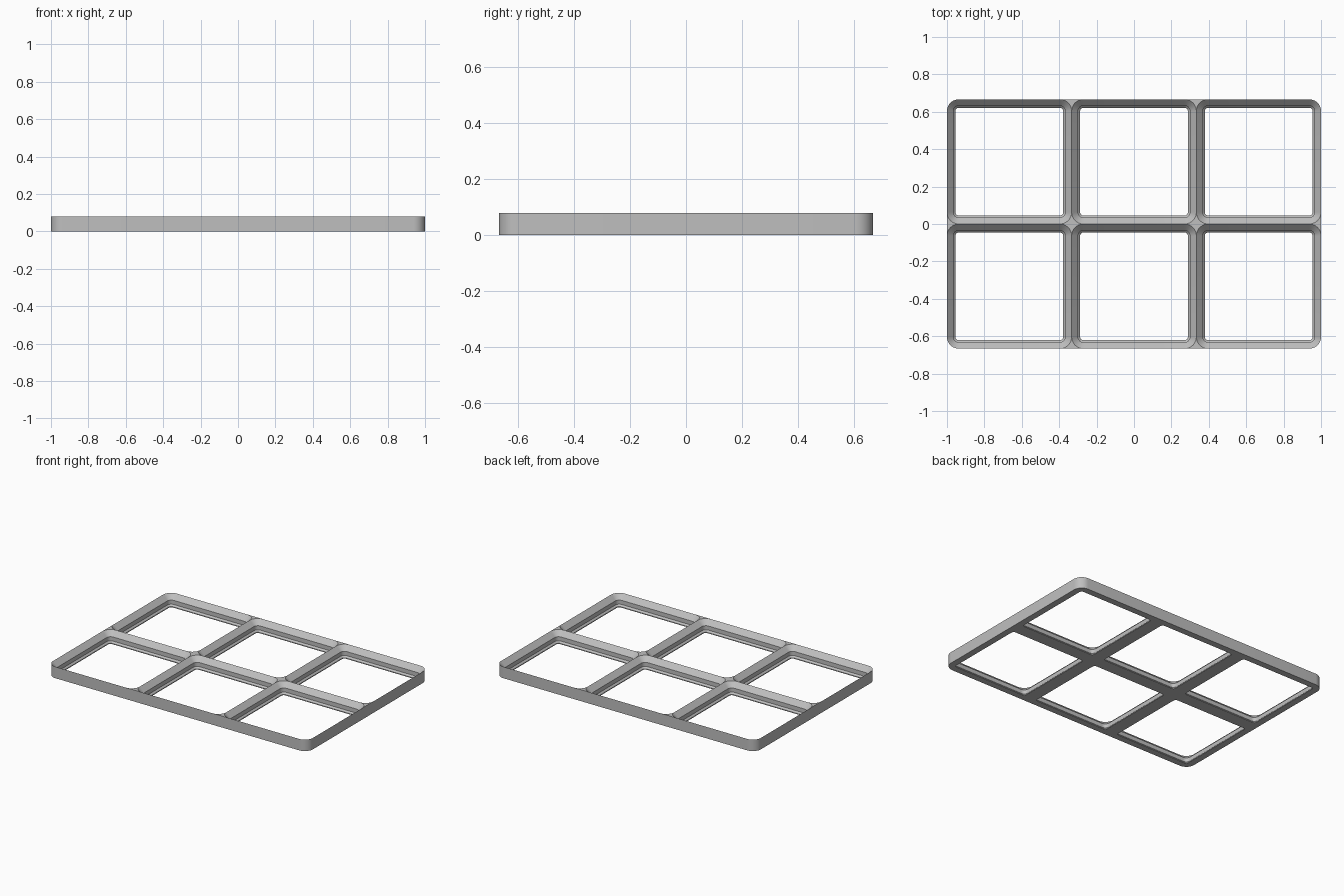
import bpy, bmesh, math

if "Cube" in bpy.data.objects:
    bpy.data.objects.remove(bpy.data.objects["Cube"])

MM = 2 / 126            # 42 mm cells, three across span 2 units
CELL, RADIUS, HEIGHT = 42 * MM, 4 * MM, 5 * MM
COLS, ROWS, SEG = 3, 2, 10
# Socket profile from the bottom up: (inset from cell edge, height)
PROFILE = [(2.85, 0), (2.85, 0.35), (2.15, 1.05), (2.15, 2.85), (0, 5)]
CORNERS = [(1, 1), (-1, 1), (-1, -1), (1, -1)]

bm = bmesh.new()
cache = {}


def vert(x, y, z):
    key = (round(x, 5), round(y, 5), round(z, 5))
    if key not in cache:
        cache[key] = bm.verts.new((x, y, z))
    return cache[key]


def loop(cx, cy, z, inset=0.0, rounded=(True,) * 4):
    """Rounded square; corners that are not rounded stay sharp."""
    pts = []
    h, r = CELL / 2 - inset, RADIUS - inset
    for k, (sx, sy) in enumerate(CORNERS):
        for i in range(SEG + 1):
            a = math.pi / 2 * (k + i / SEG)
            x, y = sx * (h - r) + r * math.cos(a), sy * (h - r) + r * math.sin(a)
            if not rounded[k] and 0 < i < SEG:
                x, y = sx * h, sy * h
            pts.append(vert(cx + x, cy + y, z))
    return pts


def face(verts):
    unique = list(dict.fromkeys(verts))
    if len(unique) > 2:
        bm.faces.new(unique)


def bridge(a, b, keep=lambda p, q: True):
    n = len(a)
    for i in range(n):
        j = (i + 1) % n
        if keep(a[i].co, a[j].co):
            face([a[i], a[j], b[j], b[i]])


HX, HY = COLS * CELL / 2, ROWS * CELL / 2


def exterior(p, q):
    """True for edges on the outer rim, including its rounded corners."""
    m = (p + q) / 2
    on_side = abs(abs(m.x) - HX) < 1e-4 or abs(abs(m.y) - HY) < 1e-4
    return on_side or (abs(m.x) > HX - RADIUS and abs(m.y) > HY - RADIUS)


for c in range(COLS):
    for r in range(ROWS):
        cx, cy = (c + 0.5) * CELL - HX, (r + 0.5) * CELL - HY
        outer = [abs(cx + sx * CELL / 2) > HX - 1e-4 and
                 abs(cy + sy * CELL / 2) > HY - 1e-4 for sx, sy in CORNERS]
        base = loop(cx, cy, 0, 0, outer)
        rim = loop(cx, cy, HEIGHT, 0, outer)
        rings = [loop(cx, cy, z * MM, inset * MM) for inset, z in PROFILE]
        bridge(rings[0], base)                 # underside
        for low, high in zip(rings, rings[1:]):
            bridge(high, low)                  # stepped socket walls
        bridge(rim, rings[-1])                 # flat patches between corners
        bridge(base, rim, exterior)            # outside wall

bmesh.ops.recalc_face_normals(bm, faces=bm.faces)
mesh = bpy.data.meshes.new("grid_frame")
bm.to_mesh(mesh)
bm.free()

grey = bpy.data.materials.new("light grey")
grey.diffuse_color = (0.52, 0.52, 0.52, 1)
grey.use_nodes = True
grey.node_tree.nodes["Principled BSDF"].inputs["Base Color"].default_value = grey.diffuse_color
mesh.materials.append(grey)

frame = bpy.data.objects.new("grid_frame", mesh)
bpy.context.collection.objects.link(frame)
bpy.context.view_layer.objects.active = frame
frame.select_set(True)
bpy.ops.object.shade_smooth_by_angle(angle=math.radians(30))
